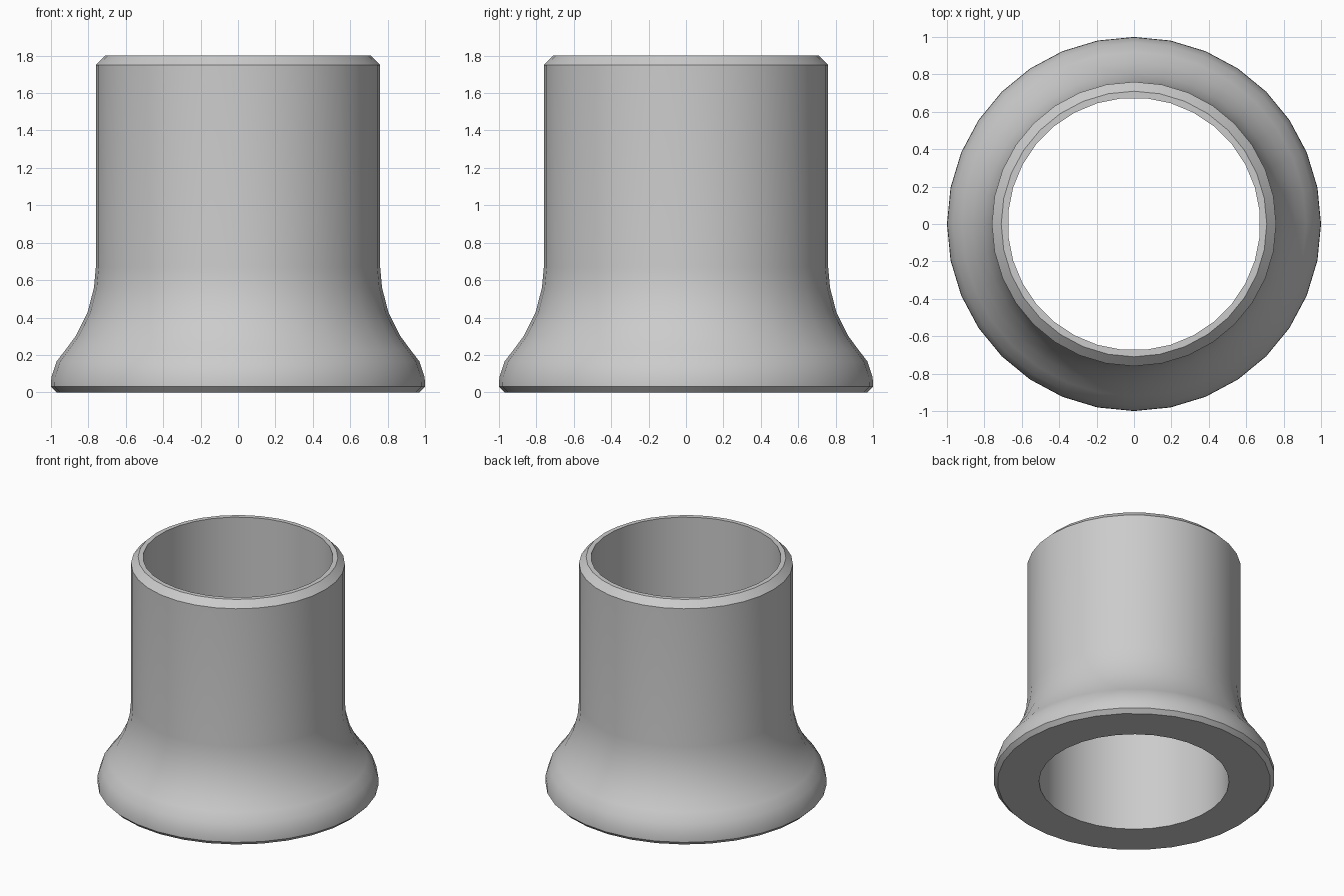
import bpy, bmesh
from math import radians, pi, cos, sin

cube = bpy.data.objects.get("Cube")
if cube:
    bpy.data.objects.remove(cube, do_unlink=True)

SEGMENTS = 32

# Single grey material
grey = bpy.data.materials.new("light_grey")
grey.use_nodes = True
colour = (0.6, 0.6, 0.6, 1)
grey.diffuse_color = colour
grey.node_tree.nodes["Principled BSDF"].inputs["Base Color"].default_value = colour

# Outer wall: chamfered foot, flared skirt, straight collar, chamfered rim
outer = [(0.97, 0), (1, 0.03), (0.998, 0.08), (0.97, 0.165), (0.92, 0.23),
         (0.865, 0.305), (0.805, 0.425), (0.77, 0.56), (0.76, 0.67),
         (0.76, 1.75), (0.71, 1.8)]
# Straight bore, its facets turned half a step from the outer wall
bore = [(0.675, 1.8), (0.675, 0)]

bm = bmesh.new()


def ring(radius, z, turn):
    """Add a ring of vertices."""
    angles = [2 * pi * (i + turn) / SEGMENTS for i in range(SEGMENTS)]
    return [bm.verts.new((radius * cos(a), radius * sin(a), z)) for a in angles]


rings = [ring(r, z, 0) for r, z in outer] + [ring(r, z, 0.5) for r, z in bore]

# Bridge each ring to the next, closing the loop across the flat underside
for low, high in zip(rings, rings[1:] + rings[:1]):
    for i in range(SEGMENTS):
        j = (i + 1) % SEGMENTS
        bm.faces.new((low[i], low[j], high[j], high[i]))
bmesh.ops.recalc_face_normals(bm, faces=bm.faces)

mesh = bpy.data.meshes.new("flared_sleeve")
bm.to_mesh(mesh)
bm.free()
mesh.materials.append(grey)
sleeve = bpy.data.objects.new("flared_sleeve", mesh)
bpy.context.collection.objects.link(sleeve)

# Smooth walls with crisp chamfers
bpy.ops.object.select_all(action="DESELECT")
sleeve.select_set(True)
bpy.context.view_layer.objects.active = sleeve
bpy.ops.object.shade_smooth_by_angle(angle=radians(30))
